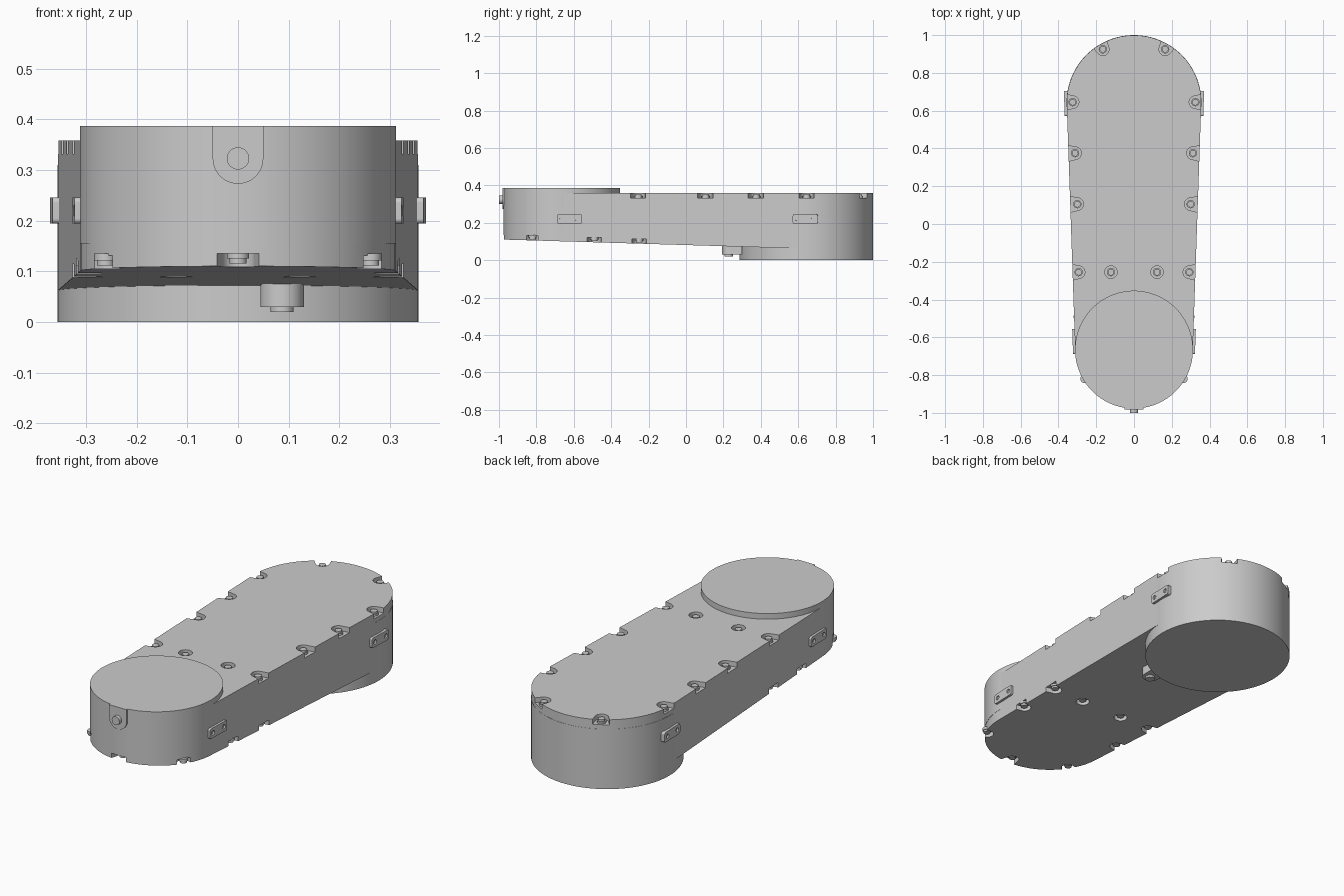
import bpy, bmesh
from math import sin, cos, pi, asin, atan2, radians, hypot
from mathutils import Matrix, Vector

if "Cube" in bpy.data.objects:
    bpy.data.objects.remove(bpy.data.objects["Cube"])

grey = bpy.data.materials.new("light grey")
grey.use_nodes = True
grey.diffuse_color = (0.6, 0.6, 0.6, 1)
grey.node_tree.nodes["Principled BSDF"].inputs["Base Color"].default_value = (0.6, 0.6, 0.6, 1)

BACK_Y, BACK_R = 0.643, 0.356
FRONT_Y, FRONT_R = -0.665, 0.311
TOP = 0.358
TILT = asin((BACK_R - FRONT_R) / (BACK_Y - FRONT_Y))


def arc(cx, cy, r, a0, a1, n):
    return [(cx + r * cos(a0 + (a1 - a0) * i / n), cy + r * sin(a0 + (a1 - a0) * i / n))
            for i in range(n + 1)]


def circle(cx, cy, r, n=32):
    return arc(cx, cy, r, 0, 2 * pi, n)[:-1]


def belly(y):
    """Height of the sloping underside."""
    return 0.081 - 0.03 * y


def add_prism(bm, pts, z0, z1):
    low = [bm.verts.new((x, y, z0(y) if callable(z0) else z0)) for x, y in pts]
    high = [bm.verts.new((x, y, z1)) for x, y in pts]
    bm.faces.new(low[::-1])
    bm.faces.new(high)
    for i in range(len(pts)):
        j = (i + 1) % len(pts)
        bm.faces.new((low[i], low[j], high[j], high[i]))
    return low, high


def rim(loop):
    return [e for v in loop for e in v.link_edges if e.other_vert(v) in loop]


def finish(name, bm):
    mesh = bpy.data.meshes.new(name)
    bmesh.ops.recalc_face_normals(bm, faces=bm.faces[:])
    bm.to_mesh(mesh)
    bm.free()
    mesh.materials.append(grey)
    ob = bpy.data.objects.new(name, mesh)
    bpy.context.collection.objects.link(ob)
    return ob


def activate(ob):
    bpy.ops.object.select_all(action='DESELECT')
    ob.select_set(True)
    bpy.context.view_layer.objects.active = ob


def smooth(ob):
    activate(ob)
    bpy.ops.object.shade_smooth_by_angle(angle=radians(32))
    ob.modifiers.new("even normals", 'WEIGHTED_NORMAL').keep_sharp = True
    return ob


def cut(ob, cutter):
    cutter.hide_render = True
    mod = ob.modifiers.new("cut", 'BOOLEAN')
    mod.operation, mod.solver, mod.object = 'DIFFERENCE', 'EXACT', cutter
    activate(ob)
    bpy.ops.object.modifier_apply(modifier=mod.name)
    bpy.data.objects.remove(cutter)


def solid(name, pts, z0, z1):
    bm = bmesh.new()
    add_prism(bm, pts, z0, z1)
    return smooth(finish(name, bm))


# Tapered housing with rounded upper and lower rims
outline = (arc(0, BACK_Y, BACK_R, -TILT, pi + TILT, 64)
           + arc(0, FRONT_Y, FRONT_R, pi + TILT, 2 * pi - TILT, 64))
bm = bmesh.new()
low, high = add_prism(bm, outline, belly, TOP)
edges = list(set(rim(set(low)) + rim(set(high))))
bmesh.ops.bevel(bm, geom=edges, offset=0.032, offset_type='OFFSET', segments=5,
                profile=0.5, affect='EDGES', clamp_overlap=False)
housing = finish("housing", bm)

# End drums
solid("back_drum", circle(0, BACK_Y, BACK_R + 0.001, 128), 0, 0.31)
solid("front_drum", circle(0, FRONT_Y, FRONT_R + 0.001, 128), 0.155, 0.387)

# Screw pockets: open to the side along the rim, round in the middle
half_top = [(0.165, 0.925), (0.325, 0.645), (0.312, 0.375), (0.3, 0.105),
            (0.293, -0.255), (0.122, -0.255)]
half_bottom = [(0.262, -0.82), (0.298, -0.49), (0.3, -0.25), (0.122, -0.25)]
top_spots = [(s * x, y) for x, y in half_top for s in (1, -1)]
bottom_spots = [(s * x, y) for x, y in half_bottom for s in (1, -1)] + [(0, -0.938)]


def outward(x, y):
    if y > BACK_Y:
        return atan2(y - BACK_Y, x)
    if y < FRONT_Y:
        return atan2(y - FRONT_Y, x)
    return -TILT if x > 0 else pi + TILT


def pocket(x, y, r=0.033, flare=0.25):
    if abs(x) < 0.15 and abs(y) < 0.5:
        return circle(x, y, r)
    a = outward(x, y)
    pts = arc(x, y, r, a + pi / 2 + flare, a + 3 * pi / 2 - flare, 20)
    for s in (-1, 1):
        pts.append((x + 0.1 * cos(a) - s * 0.055 * -sin(a) * -1,
                    y + 0.1 * sin(a) + s * 0.055 * cos(a)))
    return pts


def pocket_depths(y, upper):
    return (0.332, 0.45) if upper else (-0.05, belly(y) + 0.026)


bm = bmesh.new()
screws = bmesh.new()
for spots, upper in ((top_spots, True), (bottom_spots, False)):
    for x, y in spots:
        z0, z1 = pocket_depths(y, upper)
        add_prism(bm, pocket(x, y), z0, z1)
        floor, out = (z0, 1) if upper else (z1, -1)
        for r, h in ((0.022, 0.01), (0.017, 0.02)):
            ends = sorted((floor - out * 0.004, floor + out * h))
            add_prism(screws, circle(x, y, r, 20), *ends)
cut(housing, finish("pocket_cutter", bm))
smooth(housing)
smooth(finish("screws", screws))

# Side name-free mounting plates with two holes each
for end, y, x in (("front", -0.622, 0.312), ("back", 0.638, 0.356)):
    for side, s in (("left", 1), ("right", -1)):
        bm = bmesh.new()
        bmesh.ops.create_cube(bm, size=1)
        bmesh.ops.scale(bm, vec=(0.032, 0.134, 0.052), verts=bm.verts[:])
        corners = [e for e in bm.edges if abs((e.verts[0].co - e.verts[1].co).x) > 0.01]
        bmesh.ops.bevel(bm, geom=corners, offset=0.01, segments=4, profile=0.5, affect='EDGES')
        plate = finish(f"{end}_{side}_plate", bm)
        bm = bmesh.new()
        for dy in (-0.042, 0.042):
            for dx in (-0.02, 0.02):
                if dx * s > 0:
                    bmesh.ops.create_cone(bm, cap_ends=True, segments=20, radius1=0.011,
                                          radius2=0.011, depth=0.024,
                                          matrix=Matrix.Translation((dx, dy, 0))
                                          @ Matrix.Rotation(pi / 2, 4, 'Y'))
        cut(plate, finish("hole_cutter", bm))
        plate.matrix_world = (Matrix.Translation((s * (x - 0.003), y, 0.22))
                              @ Matrix.Rotation(-s * TILT, 4, 'Z'))
        smooth(plate)

# Front tab, built flat then stood up, with its pin
stand = Matrix.Translation((0, -0.96, 0.323)) @ Matrix.Rotation(pi / 2, 4, 'X')
tab = arc(0, 0, 0.05, pi, 2 * pi, 24) + [(0.05, 0.064), (-0.05, 0.064)]
solid("front_tab", tab, 0, 0.022).matrix_world = stand
solid("front_pin", circle(0, 0, 0.022), 0, 0.04).matrix_world = stand

# Small boss under the housing, with a rounded front and a screw end
boss = arc(0.087, 0.235, 0.043, pi, 2 * pi, 24) + [(0.13, 0.3), (0.044, 0.3)]
solid("under_boss", boss, 0.03, 0.09)
solid("under_boss_screw", circle(0.087, 0.228, 0.023), 0.02, 0.04)
